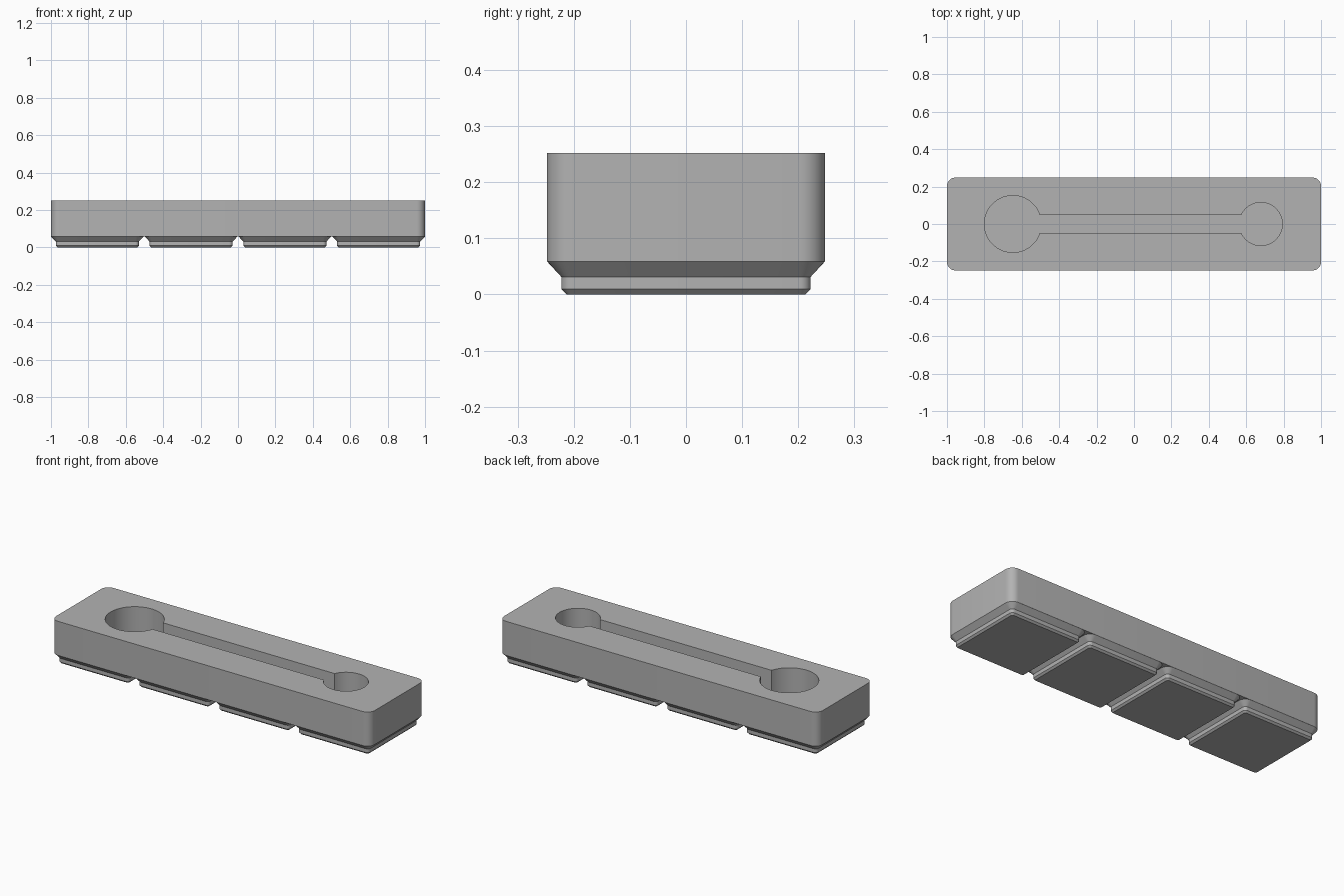
import bpy
import bmesh
from math import asin, cos, sin, pi, radians

if "Cube" in bpy.data.objects:
    bpy.data.objects.remove(bpy.data.objects["Cube"])

PITCH = 0.5015      # spacing of the feet
BODY_BASE = 0.059
HEIGHT = 0.252
POCKET_FLOOR = 0.084

grey = bpy.data.materials.new("Plain grey")
grey.use_nodes = True
grey.diffuse_color = (0.45, 0.45, 0.45, 1)
grey.node_tree.nodes["Principled BSDF"].inputs["Base Color"].default_value = grey.diffuse_color


def arc(cx, cy, r, start, end, steps):
    """Points along an arc, both ends included."""
    angles = [start + (end - start) * i / steps for i in range(steps + 1)]
    return [(cx + r * cos(a), cy + r * sin(a)) for a in angles]


def rounded_rect(half_x, half_y, r, cx=0):
    """Outline of a rectangle with rounded corners."""
    points = []
    for i, (sx, sy) in enumerate([(1, 1), (-1, 1), (-1, -1), (1, -1)]):
        points += arc(cx + sx * (half_x - r), sy * (half_y - r), r, i * pi / 2, (i + 1) * pi / 2, 8)
    return points


def loft(name, layers):
    """Solid skinned through (outline, height) layers from bottom to top."""
    bm = bmesh.new()
    rings = [[bm.verts.new((x, y, z)) for x, y in outline] for outline, z in layers]
    for low, high in zip(rings, rings[1:]):
        for i in range(len(low)):
            j = (i + 1) % len(low)
            bm.faces.new((low[i], low[j], high[j], high[i]))
    bm.faces.new(rings[0][::-1])
    bm.faces.new(rings[-1])
    mesh = bpy.data.meshes.new(name)
    bm.to_mesh(mesh)
    bm.free()
    mesh.materials.append(grey)
    obj = bpy.data.objects.new(name, mesh)
    bpy.context.collection.objects.link(obj)
    return obj


def smooth(obj):
    bpy.ops.object.select_all(action="DESELECT")
    obj.select_set(True)
    bpy.context.view_layer.objects.active = obj
    bpy.ops.object.shade_smooth_by_angle(angle=radians(30))


# Body block
outline = rounded_rect(1, 0.248, 0.045)
body = loft("body", [(outline, BODY_BASE), (outline, HEIGHT)])

# Pocket: two round wells joined by a straight slot
big_r, small_r, slot = 0.152, 0.115, 0.047
a, b = asin(slot / big_r), asin(slot / small_r)
pocket = (arc(-0.648, 0, big_r, a, 2 * pi - a, 56)
          + arc(0.678, 0, small_r, b - pi, pi - b, 56))
cutter = loft("pocket_cutter", [(pocket, POCKET_FLOOR), (pocket, HEIGHT + 0.1)])
cut = body.modifiers.new("Pocket", "BOOLEAN")
cut.operation = "DIFFERENCE"
cut.solver = "EXACT"
cut.object = cutter
bpy.ops.object.select_all(action="DESELECT")
body.select_set(True)
bpy.context.view_layer.objects.active = body
bpy.ops.object.modifier_apply(modifier=cut.name)
bpy.data.objects.remove(cutter)
smooth(body)

# Four stepped feet: half size, corner radius, height
steps = [(0.2125, 0.0096, 0), (0.222, 0.019, 0.0096),
         (0.222, 0.019, 0.031), (0.2478, 0.0448, BODY_BASE)]
for n in range(4):
    x = (n - 1.5) * PITCH
    foot = loft(f"foot_{n + 1}", [(rounded_rect(h, h, r, x), z) for h, r, z in steps])
    smooth(foot)
